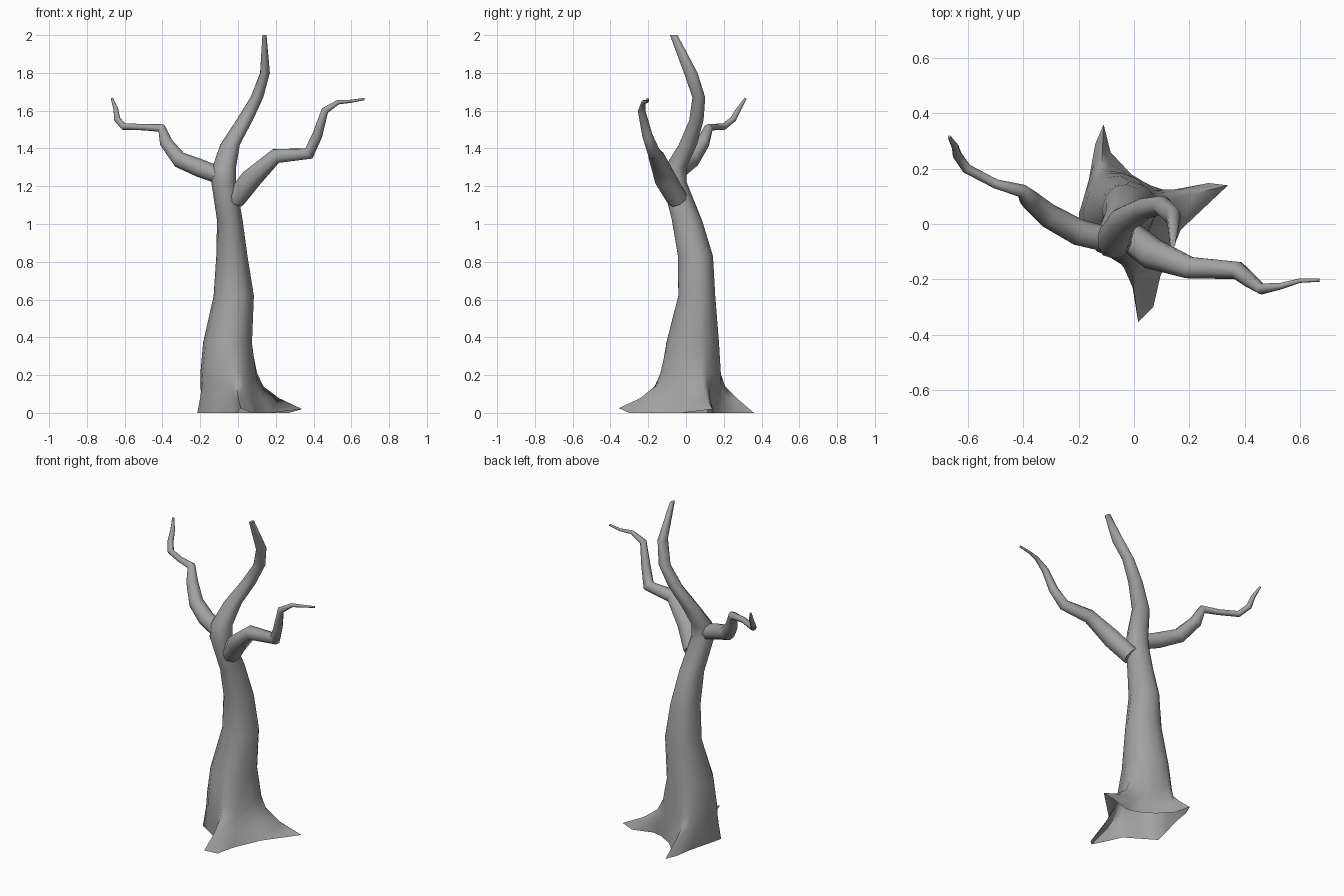
import bpy, bmesh, math
from mathutils import Vector

if "Cube" in bpy.data.objects:
    bpy.data.objects.remove(bpy.data.objects["Cube"])

# Dark grey bark
bark = bpy.data.materials.new("bark")
bark.diffuse_color = (.36, .36, .36, 1)
bark.use_nodes = True
bark.node_tree.nodes["Principled BSDF"].inputs["Base Color"].default_value = bark.diffuse_color


def skin(name, rings, cap_start, cap_end):
    """Bridge a list of closed rings of points into one smooth-shaded object."""
    bm = bmesh.new()
    loops = [[bm.verts.new(p) for p in ring] for ring in rings]
    n = len(loops[0])
    for a, b in zip(loops, loops[1:]):
        for i in range(n):
            j = (i + 1) % n
            bm.faces.new((a[i], a[j], b[j], b[i]))
    if cap_start:
        bm.faces.new(loops[0][::-1])
    if cap_end:
        bm.faces.new(loops[-1])
    bmesh.ops.recalc_face_normals(bm, faces=bm.faces[:])
    me = bpy.data.meshes.new(name)
    bm.to_mesh(me)
    bm.free()
    me.materials.append(bark)
    ob = bpy.data.objects.new(name, me)
    bpy.context.collection.objects.link(ob)
    bpy.context.view_layer.objects.active = ob
    ob.select_set(True)
    bpy.ops.object.shade_smooth_by_angle(angle=math.radians(80))
    ob.select_set(False)
    return ob


def branch(name, path, sides=8):
    """Tapered tube along points (x, y, z, radius)."""
    pts = [Vector(p[:3]) for p in path]
    side = Vector((0, 0, 1))
    rings = []
    for i, p in enumerate(pts):
        before = (p - pts[i - 1]).normalized() if i else Vector()
        after = (pts[i + 1] - p).normalized() if i + 1 < len(pts) else Vector()
        t = (before + after).normalized()
        side = (side - t * side.dot(t)).normalized()
        other = t.cross(side)
        r = path[i][3]
        rings.append([p + r * (math.cos(a) * side + math.sin(a) * other)
                      for a in (2 * math.pi * k / sides for k in range(sides))])
    return skin(name, rings, True, True)


# Root outline on the ground, counter-clockwise from the right root tip
outline = [(.34, .14), (.27, .148), (.15, .11), (.08, .125), (-.01, .18), (-.085, .26),
           (-.11, .36), (-.14, .29), (-.155, .19), (-.19, .06), (-.215, -.04), (-.12, -.1),
           (-.04, -.15), (-.005, -.23), (.015, -.355), (.07, -.3), (.095, -.19), (.17, -.02)]
tip_lift = {0: .02, 14: .025}
n = len(outline)

# Trunk angles follow the roots, partly evened out
angles = []
for i, (x, y) in enumerate(outline):
    even = math.radians(17.5) + 2 * math.pi * i / n
    real = math.atan2(y - .02, x + .04)
    while real < even - math.pi:
        real += 2 * math.pi
    angles.append(.6 * real + .4 * even)


def oval(cx, cy, rx, ry, z):
    return [Vector((cx + rx * math.cos(a), cy + ry * math.sin(a), z)) for a in angles]


# Trunk sections: centre x, centre y, radius x, radius y, height
sections = [(-.055, .035, .13, .14, .37), (-.022, .057, .107, .098, .62),
            (-.032, .05, .083, .093, .83), (-.043, .005, .068, .08, 1.02),
            (-.075, -.06, .066, .064, 1.22), (-.073, -.055, .063, .058, 1.3),
            (-.042, .01, .052, .048, 1.42), (.035, .055, .044, .038, 1.55),
            (.1, .068, .034, .034, 1.67), (.143, .025, .026, .036, 1.8),
            (.14, -.065, .011, .02, 2.0)]
upper = [oval(*s) for s in sections]

# Root flare: blend from the outline up into the first trunk section (open underneath)
inner = oval(-.055, .03, .145, .155, 0)
flare = []
for f, z in ((1, 0), (.52, .078), (.2, .14), (.07, .21)):
    flare.append([Vector((q.x + (x - q.x) * f, q.y + (y - q.y) * f,
                          tip_lift.get(i, 0) if f == 1 else z))
                  for i, ((x, y), q) in enumerate(zip(outline, inner))])
skin("trunk_with_roots", flare + upper, False, True)

# Side branches
branch("right_branch", [(-.015, -.045, 1.13, .055), (.07, -.11, 1.24, .058),
                        (.2, -.158, 1.36, .042), (.375, -.168, 1.373, .034),
                        (.42, -.205, 1.47, .027), (.46, -.235, 1.6, .02),
                        (.53, -.225, 1.645, .012), (.6, -.205, 1.65, .008),
                        (.67, -.203, 1.662, .006)])
branch("left_branch", [(-.08, -.06, 1.25, .045), (-.2, -.03, 1.295, .048),
                       (-.31, .03, 1.34, .044), (-.38, .09, 1.43, .036),
                       (-.405, .12, 1.508, .024), (-.5, .145, 1.513, .017),
                       (-.605, .2, 1.515, .018), (-.64, .25, 1.555, .017),
                       (-.647, .28, 1.61, .013), (-.668, .315, 1.665, .006)])
